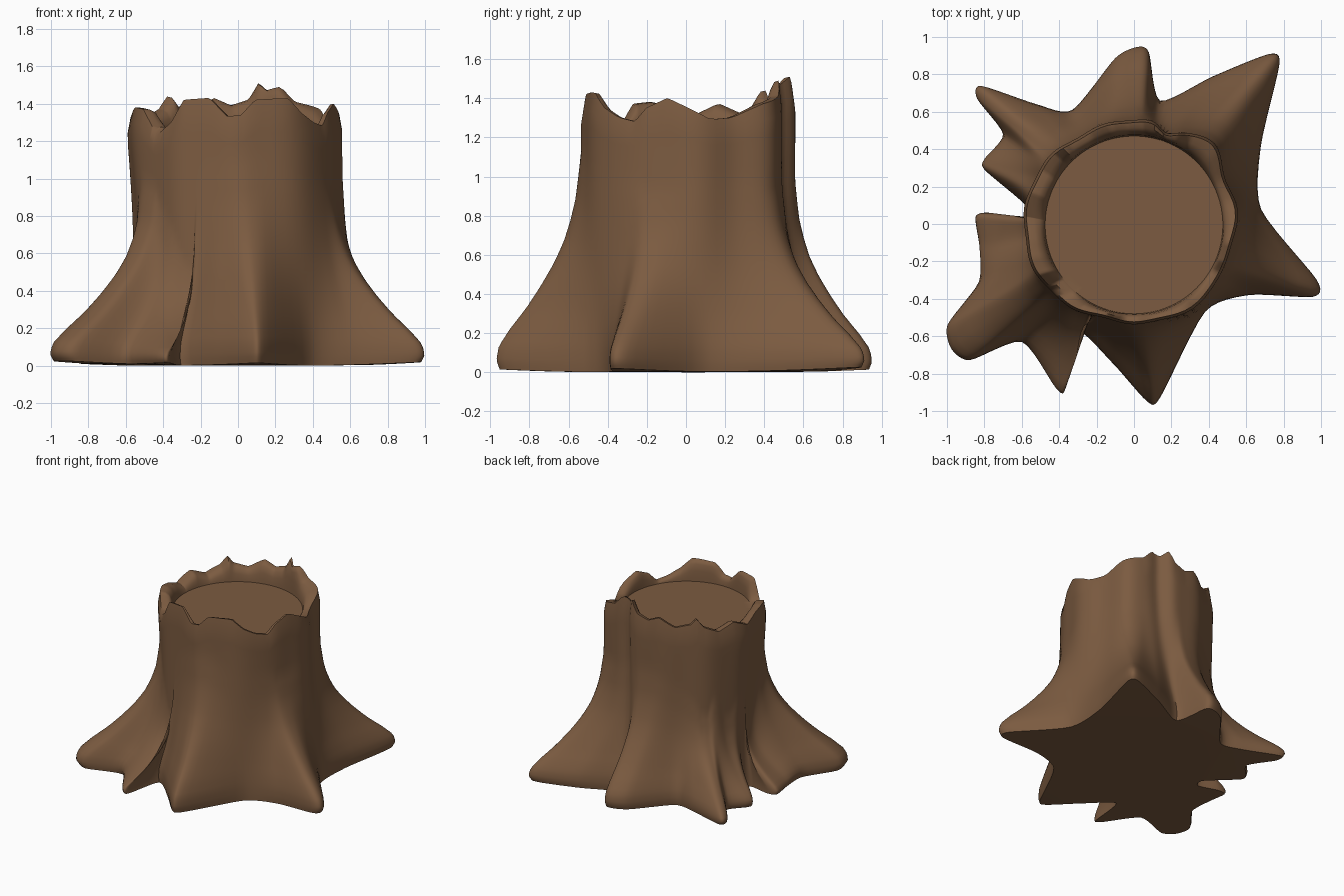
import bpy, bmesh, math
from mathutils import Vector

if "Cube" in bpy.data.objects:
    bpy.data.objects.remove(bpy.data.objects["Cube"], do_unlink=True)

# Root outline on the ground: x, y, how far up the trunk the root reaches
OUTLINE = [(.68, .08, 1), (.98, -.30, .95), (.96, -.39, .95), (.62, -.38, 1), (.38, -.47, 1),
           (.14, -.93, 1.12), (.07, -.95, 1.12), (-.11, -.75, 1.1), (-.31, -.57, 1),
           (-.37, -.89, .55), (-.42, -.88, .55), (-.6, -.63, .8), (-.88, -.73, .95),
           (-.98, -.67, .98), (-1, -.54, .98), (-.83, -.31, .85), (-.83, -.12, .5),
           (-.85, .04, .45), (-.77, .06, .45), (-.6, .02, .8), (-.58, .1, .8), (-.8, .29, .65),
           (-.8, .35, .65), (-.7, .48, .8), (-.84, .67, .68), (-.82, .74, .68), (-.52, .64, .8),
           (-.33, .61, .9), (-.1, .89, 1), (.02, .95, 1), (.08, .92, 1), (.14, .66, 1),
           (.42, .79, .95), (.72, .91, .95), (.78, .86, .95), (.68, .42, 1)][::-1]
# Jagged rim: angle in degrees, height
RIM = [(0, 1.36), (12, 1.30), (25, 1.31), (40, 1.38), (55, 1.42), (62, 1.50), (70, 1.48),
       (76, 1.52), (82, 1.43), (92, 1.40), (102, 1.44), (115, 1.37), (128, 1.40), (132, 1.45),
       (138, 1.38), (150, 1.33), (163, 1.38), (177, 1.32), (190, 1.37), (200, 1.39), (210, 1.38),
       (221, 1.24), (232, 1.31), (240, 1.43), (255, 1.44), (266, 1.34), (274, 1.35), (282, 1.43),
       (301, 1.44), (310, 1.36), (320, 1.31), (330, 1.29), (337, 1.36), (349, 1.41), (360, 1.36)]
# Share of the root spread left at each height
SPREAD = [(0, .96), (.05, 1), (.12, .97), (.2, .84), (.3, .64), (.4, .47), (.5, .32),
          (.6, .2), (.7, .12), (.8, .06), (1, 0)]
SUB, LEVELS, FLOOR = 6, 30, 1.275


def lookup(table, x):
    for (a, u), (b, v) in zip(table, table[1:]):
        if x <= b:
            return u + (v - u) * max(0, (x - a) / (b - a))
    return table[-1][1]


def spline(points, sub):
    """Closed smooth curve through the points."""
    p, out, n = [Vector(q) for q in points], [], len(points)
    for i in range(n):
        a, b, c, d = p[i - 1], p[i], p[(i + 1) % n], p[(i + 2) % n]
        for k in range(sub):
            t = k / sub
            m, q = (c - a) * .35, (d - b) * .35
            out.append(b * (2*t**3 - 3*t*t + 1) + m * (t**3 - 2*t*t + t)
                       + c * (3*t*t - 2*t**3) + q * (t**3 - t*t))
    return out


def bump(angle, centre, width):
    d = (angle - centre + 180) % 360 - 180
    return math.exp(-(d / width) ** 2)


def trunk_point(angle, z, scale=1):
    """Upper trunk: slightly off centre, ribbed, with a swollen rib and a cleft at the back."""
    a = math.radians(angle)
    up = min(1, z / 1.2)
    r = .545 + .01 * math.sin(5 * a + 1) + .006 * math.sin(11 * a)
    r += .035 * bump(angle, 190, 30) * up ** 3 + .02 * bump(angle, 0, 20)
    r += .075 * bump(angle, 44, 15) + .03 * bump(angle, 318, 16)
    r -= .045 * bump(angle, 77 - 9 * up, 7)
    return Vector((r * scale * math.cos(a) - .02 * up, r * scale * math.sin(a) + .01 * up, z))


def circle_point(angle, radius, z):
    a = math.radians(angle)
    return Vector((radius * math.cos(a), radius * math.sin(a) - .005, z))


def heading(p):
    return math.degrees(math.atan2(p.y, p.x)) % 360


foot = spline(OUTLINE, SUB)
count = len(foot)

# Evenly ordered trunk angle for every column of the outline
angles = sorted(heading(p) for p in foot)
start = min(range(count), key=lambda i: heading(foot[i]))
foot = foot[start:] + foot[:start]
wide = [a - 360 for a in angles] + angles + [a + 360 for a in angles]
W = 5
angles = [sum(wide[count + i - W:count + i + W + 1]) / (2 * W + 1) for i in range(count)]

bm = bmesh.new()


def add_ring(points):
    return [bm.verts.new(p) for p in points]


def bridge(low, high):
    for i in range(count):
        j = (i + 1) % count
        bm.faces.new((low[i], low[j], high[j], high[i]))


def rim_height(angle):
    return lookup(RIM, angle % 360)


# Bark and roots, from the slightly raised root tips to the broken rim
rings = []
for k in range(LEVELS + 1):
    t = (k / LEVELS) ** 1.25
    ring = []
    for p, angle in zip(foot, angles):
        z = 1.2 * t + (rim_height(angle) - 1.2) * t ** 5
        w = lookup(SPREAD, z / p.z)
        core = trunk_point(angle, z, .975 if k == LEVELS else 1)
        pos = core.lerp(Vector((p.x, p.y, z)), w)
        pos.z += .025 * pos.to_2d().length_squared * (1 - t) ** 10
        ring.append(pos)
    rings.append(add_ring(ring))

# Thick rounded lip and inner wall, easing into the round sunken floor
for inward, drop in ((.4, .03), (.7, .18), (.9, .5), (.97, .85), (1, 1)):
    ring = []
    for angle in angles:
        top = max(rim_height(angle), FLOOR + .01)
        z = top + (FLOOR - top) * drop
        ring.append(trunk_point(angle, z, .975).lerp(circle_point(angle, .475, z), inward))
    rings.append(add_ring(ring))

# Floor of the hollow top
for radius in (.43, .2):
    rings.append(add_ring(circle_point(a, radius, FLOOR) for a in angles))
for low, high in zip(rings, rings[1:]):
    bridge(low, high)
bm.faces.new(rings[-1])

# Underside
under = bm.faces.new(rings[0][::-1])
bmesh.ops.triangulate(bm, faces=[under])
bmesh.ops.recalc_face_normals(bm, faces=bm.faces)
ground = min(v.co.z for v in bm.verts)
bmesh.ops.translate(bm, verts=bm.verts, vec=(0, 0, -ground))

mesh = bpy.data.meshes.new("tree_stump")
bm.to_mesh(mesh)
bm.free()
stump = bpy.data.objects.new("tree_stump", mesh)
bpy.context.collection.objects.link(stump)

# Brown bark
bark = bpy.data.materials.new("bark_brown")
bark.use_nodes = True
colour = (.2, .105, .052, 1)
bark.diffuse_color = colour
bark.node_tree.nodes["Principled BSDF"].inputs["Base Color"].default_value = colour
mesh.materials.append(bark)

bpy.context.view_layer.objects.active = stump
stump.select_set(True)
bpy.ops.object.shade_smooth_by_angle(angle=math.radians(50))
